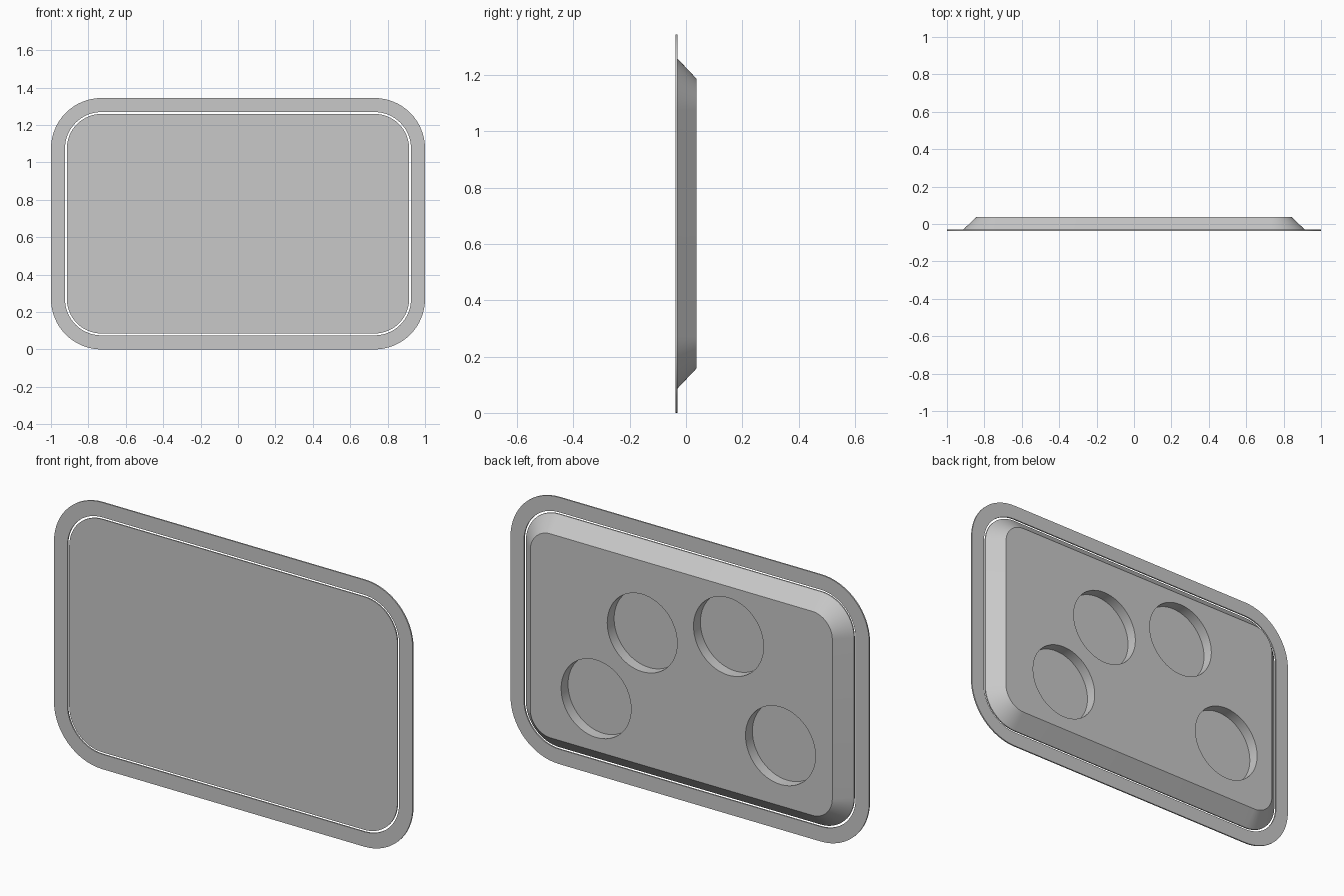
import bpy, bmesh, math

if "Cube" in bpy.data.objects:
    bpy.data.objects.remove(bpy.data.objects["Cube"])

CZ = 0.672            # height of the panel centre
FRONT, BACK = -0.0375, 0.0375

grey = bpy.data.materials.new("plain_grey")
grey.diffuse_color = (0.58, 0.58, 0.58, 1)
grey.use_nodes = True
grey.node_tree.nodes["Principled BSDF"].inputs["Base Color"].default_value = grey.diffuse_color


def rounded_loop(bm, hx, hz, r, y, steps=16):
    """Rounded rectangle of vertices in the XZ plane at depth y."""
    verts = []
    for k, (sx, sz) in enumerate([(1, 1), (-1, 1), (-1, -1), (1, -1)]):
        for i in range(steps + 1):
            a = math.pi / 2 * (k + i / steps)
            verts.append(bm.verts.new((sx * (hx - r) + r * math.cos(a), y,
                                       CZ + sz * (hz - r) + r * math.sin(a))))
    return verts


def bridge(bm, a, b):
    n = len(a)
    for i in range(n):
        j = (i + 1) % n
        bm.faces.new((a[i], a[j], b[j], b[i]))


def finish(bm, name):
    bmesh.ops.recalc_face_normals(bm, faces=bm.faces)
    me = bpy.data.meshes.new(name)
    bm.to_mesh(me)
    bm.free()
    me.materials.append(grey)
    ob = bpy.data.objects.new(name, me)
    bpy.context.collection.objects.link(ob)
    return ob


def shade(ob):
    bpy.ops.object.select_all(action='DESELECT')
    ob.select_set(True)
    bpy.context.view_layer.objects.active = ob
    bpy.ops.object.shade_smooth_by_angle(angle=math.radians(30))


# Thin outer frame, separated from the panel by a narrow gap
bm = bmesh.new()
t = FRONT + 0.007
loops = [rounded_loop(bm, hx, hz, r, y) for hx, hz, r, y in [
    (1.0, 0.672, 0.27, FRONT), (1.0, 0.672, 0.27, t),
    (0.925, 0.597, 0.195, t), (0.925, 0.597, 0.195, FRONT)]]
for i in range(4):
    bridge(bm, loops[i], loops[(i + 1) % 4])
frame = finish(bm, "outer_frame")

# Panel with sloped sides towards the back
bm = bmesh.new()
loops = [rounded_loop(bm, hx, hz, r, y) for hx, hz, r, y in [
    (0.915, 0.587, 0.185, FRONT), (0.915, 0.587, 0.185, FRONT + 0.006),
    (0.842, 0.514, 0.112, BACK)]]
bridge(bm, loops[0], loops[1])
bridge(bm, loops[1], loops[2])
bm.faces.new(loops[0])
bm.faces.new(loops[2])
panel = finish(bm, "panel")

# Round pockets sunk into the back
DEPTH, R = 0.055, 0.195
bm = bmesh.new()
for x, z in [(0.218, 0.823), (-0.263, 0.934), (0.475, 0.423), (-0.553, 0.461)]:
    rings = []
    for y in (BACK - DEPTH, BACK + 0.05):
        rings.append([bm.verts.new((x + R * math.cos(a), y, z + R * math.sin(a)))
                      for a in (2 * math.pi * i / 64 for i in range(64))])
    bridge(bm, rings[0], rings[1])
    for ring in rings:
        bm.faces.new(ring)
cutter = finish(bm, "pocket_cutter")
cutter.hide_render = True

mod = panel.modifiers.new("pockets", 'BOOLEAN')
mod.operation = 'DIFFERENCE'
mod.solver = 'EXACT'
mod.object = cutter
bpy.context.view_layer.objects.active = panel
bpy.ops.object.modifier_apply(modifier=mod.name)
bpy.data.objects.remove(cutter)

shade(frame)
shade(panel)
